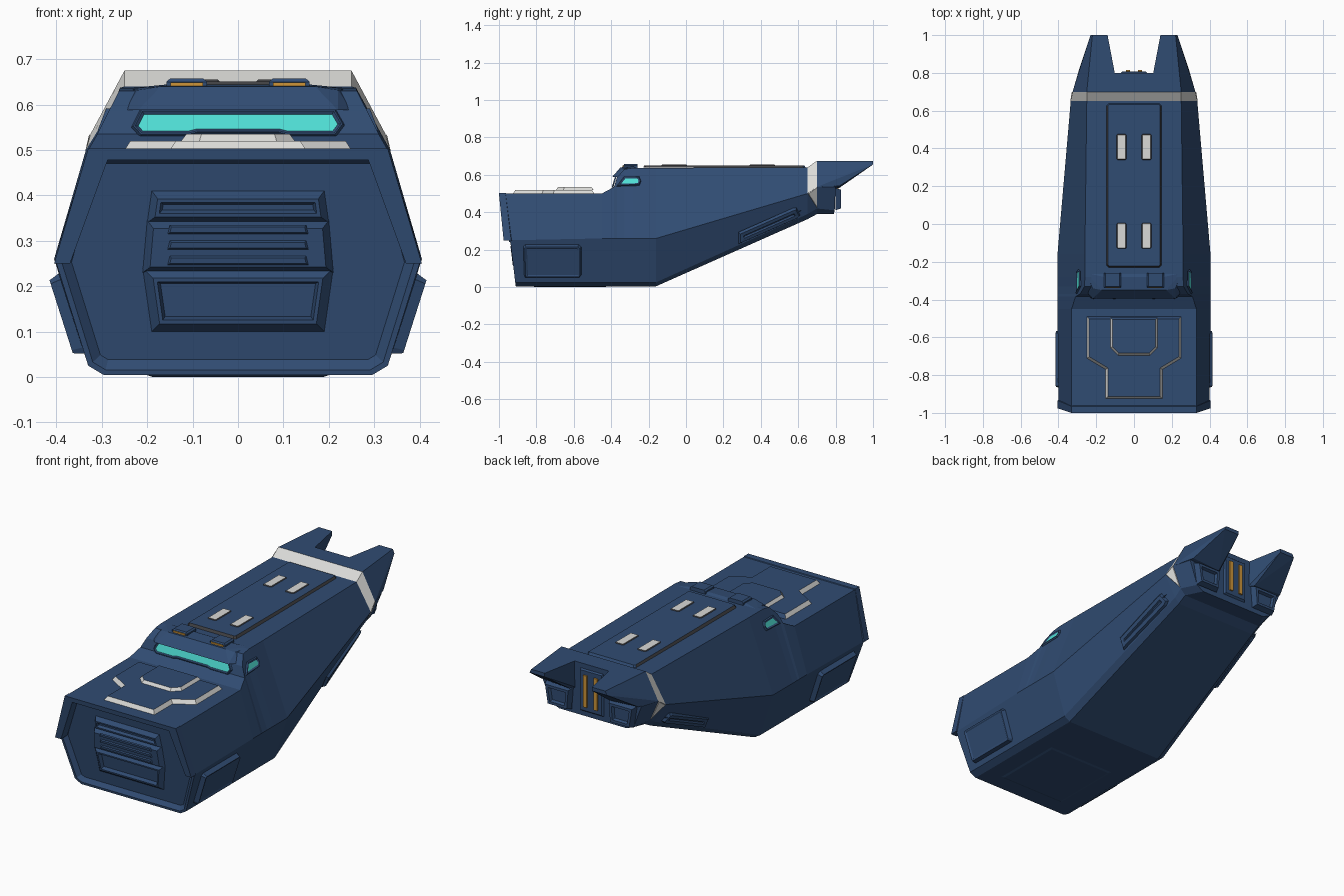
import bpy, bmesh
from mathutils import Vector

if "Cube" in bpy.data.objects:
    bpy.data.objects.remove(bpy.data.objects["Cube"])


def material(name, rgb):
    m = bpy.data.materials.new(name)
    m.diffuse_color = (*rgb, 1)
    m.use_nodes = True
    m.node_tree.nodes["Principled BSDF"].inputs["Base Color"].default_value = m.diffuse_color
    return m


BLUE = material("navy_blue", (0.03, 0.072, 0.17))
GREY = material("light_grey", (0.70, 0.70, 0.68))
TEAL = material("teal_glass", (0.08, 0.74, 0.67))
AMBER = material("amber", (0.62, 0.30, 0.04))
DARK = material("dark_grey", (0.05, 0.05, 0.055))


def finish(name, bm, mats, fix=False):
    if fix:
        bmesh.ops.recalc_face_normals(bm, faces=bm.faces[:])
    me = bpy.data.meshes.new(name)
    bm.to_mesh(me)
    bm.free()
    for m in mats:
        me.materials.append(m)
    ob = bpy.data.objects.new(name, me)
    bpy.context.scene.collection.objects.link(ob)
    return ob


def flip(pts):
    return [(-x, y, z) for x, y, z in reversed(pts)]


def inset(bm, f, t, d):
    r = bmesh.ops.inset_region(bm, faces=[f], thickness=t, depth=d,
                               use_boundary=True, use_even_offset=True)
    bm.normal_update()
    return r["faces"]


def plate(name, pts, depth, taper, mats, rim=0, recess=None, inner=0, mirror=False):
    """Bevelled raised plate on a surface, with an optional sunken middle."""
    bm = bmesh.new()
    for p in ([pts, flip(pts)] if mirror else [pts]):
        f = bm.faces.new([bm.verts.new(q) for q in p])
        bm.normal_update()
        for s in inset(bm, f, taper, depth):
            s.material_index = rim if s.normal.y < 0.5 else 0
        if recess:
            width, sink = recess
            inset(bm, f, width, 0)
            inset(bm, f, 0.006, -sink)
        f.material_index = inner
    return finish(name, bm, mats)


def solid(name, pts, mat, mirror=False):
    """Convex block through the given points."""
    bm = bmesh.new()
    for p in ([pts, flip(pts)] if mirror else [pts]):
        vs = [bm.verts.new(q) for q in p]
        bmesh.ops.convex_hull(bm, input=vs)
    return finish(name, bm, [mat], True)


def box(x0, x1, y0, y1, z0, z1):
    return [(x, y, z) for x in (x0, x1) for y in (y0, y1) for z in (z0, z1)]


def sym(pts):
    return pts + flip(pts)


# main hull: lofted half sections (shoulder, widest line, chamfer, keel)
LOW = [(.405, .26), (.33, .025), (.295, .004)]
sections = [[(.33, -.97, .50), (.40, -.94, .25), (.33, -.913, .025), (.295, -.91, .004)]]
for y, x, z in [(-.45, .33, .50), (-.385, .31, .535), (-.37, .285, .585),
                (-.33, .262, .63), (-.28, .26, .637), (-.16, .26, .637)]:
    sections.append([(x, y, z)] + [(a, y, b) for a, b in LOW])
sections += [
    [(.25, .65, .64), (.335, .65, .50), (.27, .65, .39), (.245, .65, .363)],
    [(.25, .70, .675), (.325, .70, .535), (.275, .70, .42), (.245, .70, .39)],
    [(.235, .80, .675), (.295, .80, .535), (.245, .795, .41), (.20, .79, .39)]]
bm = bmesh.new()
rings = [[bm.verts.new(p) for p in sym(s)] for s in sections]
for a, b in zip(rings, rings[1:]):
    for i in range(8):
        j = (i + 1) % 8
        bm.faces.new((a[i], a[j], b[j], b[i]))
nose = bm.faces.new(rings[0])
bm.faces.new(rings[-1])
bmesh.ops.recalc_face_normals(bm, faces=bm.faces[:])
bm.normal_update()
inset(bm, nose, .012, 0)
inset(bm, nose, .02, -.02)
for f in bm.faces:  # light band ahead of the tail
    c = f.calc_center_median()
    if .655 < c.y < .695 and c.z > .5:
        f.material_index = 1
finish("hull", bm, [BLUE, GREY])

# overhanging lip around the upper nose
bm = bmesh.new()
outer = [(-.405, .25), (-.33, .503), (.33, .503), (.405, .25)]
inner = [(-.37, .25), (-.287, .478), (.287, .478), (.37, .25)]
loops = []
for (ox, oz), (ix, iz) in zip(outer, inner):
    loops.append([bm.verts.new(p) for p in [
        (ox, -.95 - .1 * oz, oz), (ix, -.95 - .1 * iz, iz),
        (ix, -.88 - .12 * iz, iz), (ox, -.905 - .12 * oz, oz)]])
for a, b in zip(loops, loops[1:]):
    for i in range(4):
        j = (i + 1) % 4
        bm.faces.new((a[i], a[j], b[j], b[i]))
bm.faces.new(loops[0])
bm.faces.new(loops[-1])
finish("nose_lip", bm, [BLUE], True)


# nose grille: stacked panels on the sloping nose face
def nose_pts(w0, w1, z0, z1, out=0):
    return [(x, -.89 - .12 * z - out, z) for x, z in
            [(-w0, z0), (w0, z0), (w1, z1), (-w1, z1)]]


plate("grille_lower", nose_pts(.19, .21, .10, .24), .022, .02, [BLUE],
      recess=(.008, .02))
plate("grille_middle", nose_pts(.21, .20, .23, .345), .026, .015, [BLUE])
plate("grille_upper", nose_pts(.20, .19, .34, .41), .022, .015, [BLUE],
      recess=(.008, .015))
for i in range(3):
    z = .247 + .034 * i
    plate(f"grille_slat_{i}", nose_pts(.155, .15, z, z + .02, .026), .006, .004, [BLUE])

# stepped bonnet plates with light edges
half = [(-.25, -.49), (-.25, -.71), (-.15, -.77), (-.15, -.925)]
plate("bonnet_plate", [(x, y, .5) for x, y in half + [(-x, y) for x, y in half[::-1]]],
      .02, .013, [BLUE, GREY], rim=1)
half = [(-.125, -.495), (-.125, -.655), (-.085, -.695)]
plate("bonnet_top_plate", [(x, y, .52) for x, y in half + [(-x, y) for x, y in half[::-1]]],
      .015, .011, [BLUE, GREY], rim=1)

# windscreen, brow and side windows
ws = [(-.235, .55), (-.215, .528), (-.11, .528), (-.09, .533)]
up = [(.235, .555), (.215, .59), (-.215, .59), (-.235, .555)]
pts = ws + [(-x, z) for x, z in ws[::-1]][:-1] + up[:-1]
plate("windscreen", [(x, -.388 + (z - .535) * .3, z) for x, z in pts], .008, .004,
      [BLUE, TEAL], recess=(.003, .005), inner=1)
solid("windscreen_brow", sym([(.22, -.395, .588), (.25, -.36, .588),
                              (.22, -.34, .632), (.17, -.35, .64), (.16, -.28, .644),
                              (.25, -.26, .635)]), BLUE)
side = [(-.372, .538), (-.25, .542), (-.24, .565), (-.25, .59), (-.33, .592)]
plate("side_window", [(.289 - (z - .56) * .387 + .005, y, z) for y, z in side],
      .008, .004, [BLUE, TEAL], recess=(.003, .004), inner=1, mirror=True)

# roof lamps
solid("roof_lamp_housing", sum([box(x0, x1, y, -.26, z0, z1) for x0, x1, y, z0, z1 in
      [(.068, .158, -.335, .625, .65), (.076, .15, -.33, .625, .657)]], []), BLUE, True)
solid("roof_lamp", box(.077, .149, -.34, -.33, .633, .649), AMBER, True)


# roof hatch and its light pads
def rect(x0, x1, y0, y1, z, c=.012):
    return [(x0 + c, y0, z), (x1 - c, y0, z), (x1, y0 + c, z), (x1, y1 - c, z),
            (x1 - c, y1, z), (x0 + c, y1, z), (x0, y1 - c, z), (x0, y0 + c, z)]


plate("roof_hatch", rect(-.146, .146, -.23, .64, .638), .013, .008, [BLUE, DARK], rim=1)
for i, y in enumerate((-.125, .345)):
    plate(f"roof_pads_{i}", rect(.04, .092, y - .006, y + .131, .651, .006), .004, .004,
          [DARK, GREY], inner=1, mirror=True)

# low side panels and belly hatch
low = [(-.86, .052), (-.57, .052), (-.56, .065), (-.56, .215),
       (-.575, .228), (-.86, .228), (-.87, .215), (-.865, .065)]
plate("side_panel", [(.33 + (z - .025) * .319, y, z) for y, z in low], .024, .008,
      [BLUE], recess=(.006, .004), mirror=True)
plate("belly_hatch", [(x, y, .004) for x, y in
      [(-.2, -.82), (-.2, -.42), (.2, -.42), (.2, -.82)]], .004, .012, [BLUE])


# raised vents along the rising rear flanks
def flank(y, t):
    d = (y + .16) / .81
    low = Vector((.33 - .06 * d, y, .025 + .365 * d))
    high = Vector((.405 - .07 * d, y, .26 + .24 * d))
    return tuple(low.lerp(high, t) + Vector((.002, 0, 0)))


plate("rear_flank_vent", [flank(.28, .04), flank(.59, .02), flank(.61, .1),
      flank(.59, .52), flank(.57, .55), flank(.28, .42)], .014, .008, [BLUE],
      recess=(.018, .008), mirror=True)
plate("band_tip", [(.335, .652, .50), (.279, .70, .425), (.327, .70, .535)], .003, .002,
      [GREY], mirror=True)

# forked tail prongs
solid("tail_prong", [(.10, .79, .675), (.125, .86, .675), (.14, 1, .675), (.22, 1, .675),
                     (.25, .70, .675), (.23, 1, .655), (.14, 1, .655), (.29, .82, .54),
                     (.325, .70, .535), (.12, .82, .53), (.10, .79, .53)], BLUE, True)

# thrusters and amber tail lights
plate("thruster", [(x, .799, z) for x, z in
      [(.25, .41), (.12, .41), (.11, .53), (.27, .53)]], .03, .01, [BLUE],
      recess=(.014, .015), mirror=True)
plate("tail_light_frame", [(x, .798, z) for x, z in
      [(.07, .42), (-.07, .42), (-.07, .65), (.07, .65)]], .01, .008, [BLUE])
solid("tail_light", box(.02, .042, .80, .816, .45, .62), AMBER, True)
